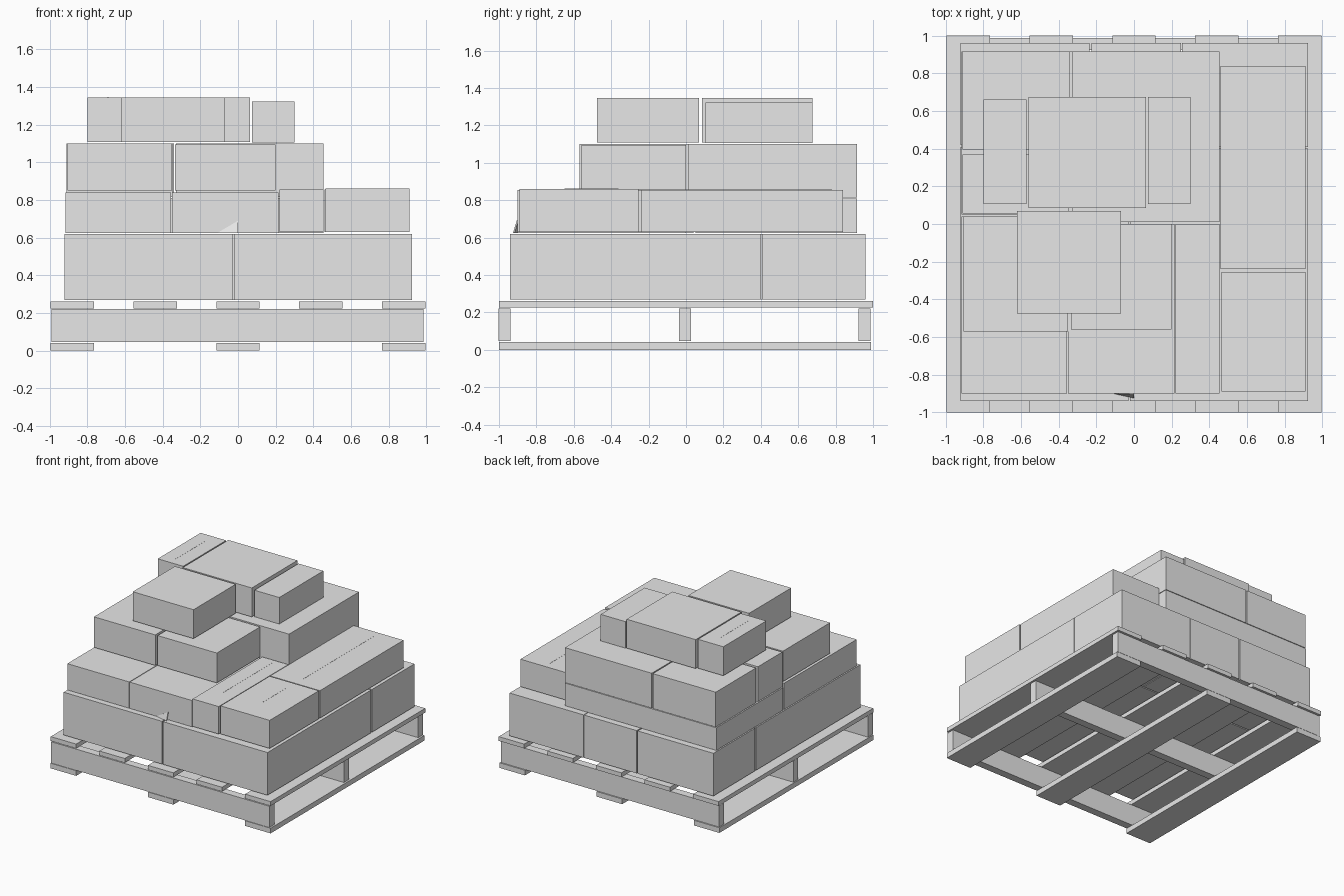
import bpy
import bmesh

cube = bpy.data.objects.get("Cube")
if cube:
    bpy.data.objects.remove(cube, do_unlink=True)

grey = bpy.data.materials.new("light_grey")
grey.use_nodes = True
grey.diffuse_color = (0.8, 0.8, 0.8, 1)
grey.node_tree.nodes["Principled BSDF"].inputs["Base Color"].default_value = (0.8, 0.8, 0.8, 1)


def finish(name, bm):
    mesh = bpy.data.meshes.new(name)
    bm.to_mesh(mesh)
    bm.free()
    mesh.materials.append(grey)
    obj = bpy.data.objects.new(name, mesh)
    bpy.context.collection.objects.link(obj)
    return obj


def block(name, x, y, z):
    """Box between the (low, high) limits on each axis."""
    bm = bmesh.new()
    bmesh.ops.create_cube(bm, size=1)
    for v in bm.verts:
        v.co = [r[0] if c < 0 else r[1] for c, r in zip(v.co, (x, y, z))]
    return finish(name, bm)


def tier(prefix, boxes, z):
    """One layer of cartons; an entry may carry its own heights."""
    for part, x, y, *own in boxes:
        block(f"{prefix}_carton_{part}", x, y, own[0] if own else z)


# Pallet: bottom runners, cross stringers, top slats
for side, x in (("right", -0.88), ("middle", 0), ("left", 0.88)):
    block(f"pallet_runner_{side}", (x - 0.115, x + 0.115), (-1, 0.99), (0, 0.042))
for side, y in (("front", -0.97), ("middle", -0.005), ("back", 0.955)):
    block(f"pallet_stringer_{side}", (-0.99, 0.985), (y - 0.032, y + 0.032), (0.046, 0.22))
for i in range(5):
    x = -0.88 + i * 0.44
    block(f"pallet_slat_{i + 1}", (x - 0.115, x + 0.115), (-1, 1), (0.225, 0.26))

# Bottom tier of large cartons
tier("bottom", [
    ("front_right", (-0.92, -0.03), (-0.94, 0.41)),
    ("front_left", (-0.02, 0.925), (-0.94, 0.4)),
    ("back_right", (-0.92, -0.235), (0.42, 0.96)),
    ("back_middle", (-0.225, 0.25), (0.41, 0.96)),
    ("back_left", (0.255, 0.925), (0.41, 0.96)),
], (0.27, 0.62))

# Second tier
tier("second", [
    ("front_right", (-0.915, -0.355), (-0.9, 0.04), (0.625, 0.84)),
    ("front_middle", (-0.35, 0.215), (-0.9, 0), (0.625, 0.84)),
    ("front_narrow", (0.22, 0.455), (-0.9, 0), (0.63, 0.855)),
    ("front_left", (0.465, 0.91), (-0.89, -0.255), (0.63, 0.86)),
    ("side_left", (0.46, 0.91), (-0.24, 0.84), (0.63, 0.855)),
    ("back", (-0.915, 0.455), (0.05, 0.915), (0.625, 0.81)),
], (0.63, 0.85))

# Third tier
tier("third", [
    ("front_right", (-0.905, -0.35), (-0.57, 0.04), (0.85, 1.1)),
    ("front_left", (-0.335, 0.2), (-0.56, 0), (0.85, 1.095)),
    ("side_right", (-0.91, -0.345), (0.055, 0.37)),
    ("back_right", (-0.91, -0.34), (0.395, 0.915)),
    ("back_left", (-0.33, 0.455), (0.01, 0.915)),
], (0.815, 1.1))

# Top tier of small cartons
tier("top", [
    ("front", (-0.62, -0.07), (-0.475, 0.07)),
    ("back_right", (-0.8, -0.57), (0.105, 0.66)),
    ("back_middle", (-0.56, 0.065), (0.085, 0.675)),
    ("back_left", (0.075, 0.3), (0.105, 0.675), (1.105, 1.322)),
], (1.108, 1.345))

# Closing seams on the carton lids
for part, x, y, z in [
    ("side_left", 0.69, (-0.14, 0.78), 0.855),
    ("front_left", 0.685, (-0.65, -0.36), 0.86),
    ("front_narrow", 0.34, (-0.7, -0.04), 0.855),
    ("top_right", -0.69, (0.18, 0.55), 1.345),
]:
    block(f"lid_seam_{part}", (x - 0.002, x + 0.002), y, (z - 0.001, z + 0.001))

# Loose flap at the foot of the second tier
bm = bmesh.new()
flap = bm.faces.new([bm.verts.new(p) for p in
                     ((-0.11, -0.9, 0.625), (0, -0.925, 0.625), (0, -0.905, 0.69))])
ret = bmesh.ops.extrude_face_region(bm, geom=[flap])
for v in ret["geom"]:
    if isinstance(v, bmesh.types.BMVert):
        v.co.y += 0.008
bmesh.ops.recalc_face_normals(bm, faces=bm.faces)
finish("carton_flap", bm)
